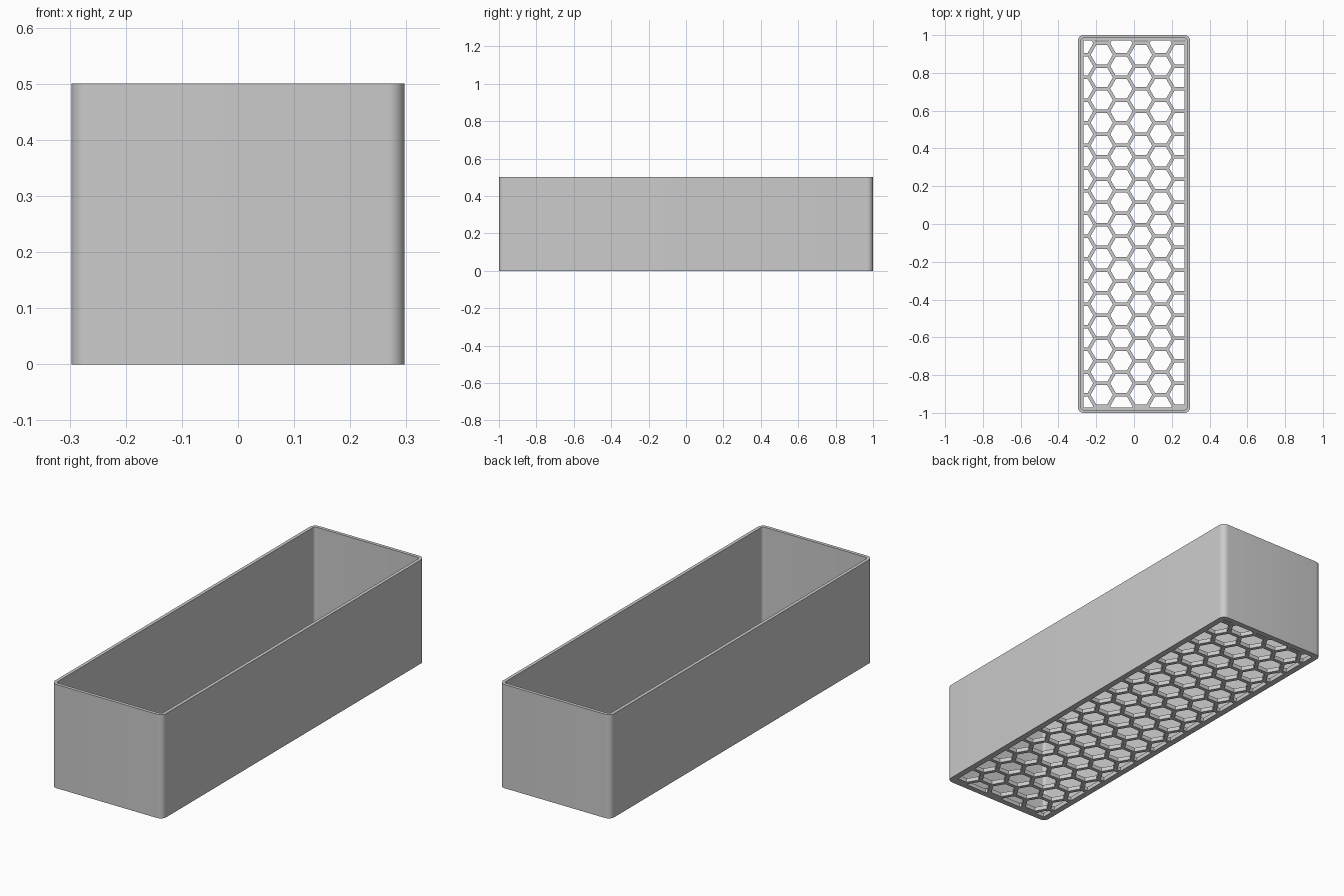
import bpy
import bmesh
import math
from mathutils import Vector

HX, HY, HEIGHT = 0.297, 1.0, 0.5       # outer half sizes and height
WALL, FLOOR, RADIUS = 0.016, 0.02, 0.03
FRAME_X, FRAME_Y = 0.267, 0.972        # limits of the open floor grid
PITCH, BAR = 0.12, 0.018               # honeycomb spacing and bar width

cube = bpy.data.objects.get("Cube")
if cube:
    bpy.data.objects.remove(cube, do_unlink=True)

grey = bpy.data.materials.new("light_grey")
grey.use_nodes = True
grey.diffuse_color = (0.6, 0.6, 0.6, 1)
grey.node_tree.nodes["Principled BSDF"].inputs["Base Color"].default_value = (0.6, 0.6, 0.6, 1)


def make_object(name, bm):
    bmesh.ops.recalc_face_normals(bm, faces=bm.faces)
    mesh = bpy.data.meshes.new(name)
    bm.to_mesh(mesh)
    bm.free()
    mesh.materials.append(grey)
    obj = bpy.data.objects.new(name, mesh)
    bpy.context.collection.objects.link(obj)
    return obj


def rounded_loop(bm, inset, z, steps=8):
    """Ring of vertices around a rounded rectangle."""
    r = RADIUS - inset
    verts = []
    for quarter, (sx, sy) in enumerate([(1, 1), (-1, 1), (-1, -1), (1, -1)]):
        for i in range(steps + 1):
            a = (quarter + i / steps) * math.pi / 2
            verts.append(bm.verts.new((sx * (HX - RADIUS) + r * math.cos(a),
                                       sy * (HY - RADIUS) + r * math.sin(a), z)))
    return verts


# Tray: outer wall, rim, inner wall and floor
bm = bmesh.new()
loops = [rounded_loop(bm, inset, z) for inset, z in
         [(0, 0), (0, HEIGHT), (WALL, HEIGHT), (WALL, FLOOR)]]
for low, high in zip(loops, loops[1:]):
    for i in range(len(low)):
        j = (i + 1) % len(low)
        bm.faces.new((low[i], low[j], high[j], high[i]))
bm.faces.new(loops[0])
bm.faces.new(loops[-1])
tray = make_object("planter_tray", bm)

# Honeycomb holes, trimmed to the floor frame
bm = bmesh.new()
hex_radius = (PITCH - BAR) / math.sqrt(3)
for col in range(-3, 3):
    cx = 0.037 + col * PITCH * math.sqrt(3) / 2
    for row in range(-9, 10):
        cy = -0.004 + PITCH * (row + (0.5 if col % 2 == 0 else 0))
        bm.faces.new([bm.verts.new((cx + hex_radius * math.cos(k * math.pi / 3),
                                    cy + hex_radius * math.sin(k * math.pi / 3), -0.01))
                      for k in range(6)])
for axis, limit in ((Vector((1, 0, 0)), FRAME_X), (Vector((0, 1, 0)), FRAME_Y)):
    for side in (axis, -axis):
        bmesh.ops.bisect_plane(bm, geom=bm.verts[:] + bm.edges[:] + bm.faces[:],
                               plane_co=side * limit, plane_no=side, clear_outer=True)
extruded = bmesh.ops.extrude_face_region(bm, geom=bm.faces[:], use_keep_orig=True)
bmesh.ops.translate(bm, vec=(0, 0, FLOOR + 0.02),
                    verts=[v for v in extruded["geom"] if isinstance(v, bmesh.types.BMVert)])
cutter = make_object("hole_cutter", bm)
cutter.hide_render = True

# Cut the holes and keep the result
cut = tray.modifiers.new("holes", "BOOLEAN")
cut.operation = "DIFFERENCE"
cut.solver = "EXACT"
cut.object = cutter
bpy.context.view_layer.update()
bpy.ops.object.select_all(action="DESELECT")
tray.select_set(True)
bpy.context.view_layer.objects.active = tray
bpy.ops.object.modifier_apply(modifier=cut.name)
bpy.data.objects.remove(cutter, do_unlink=True)
bpy.ops.object.shade_smooth_by_angle(angle=math.radians(30))
